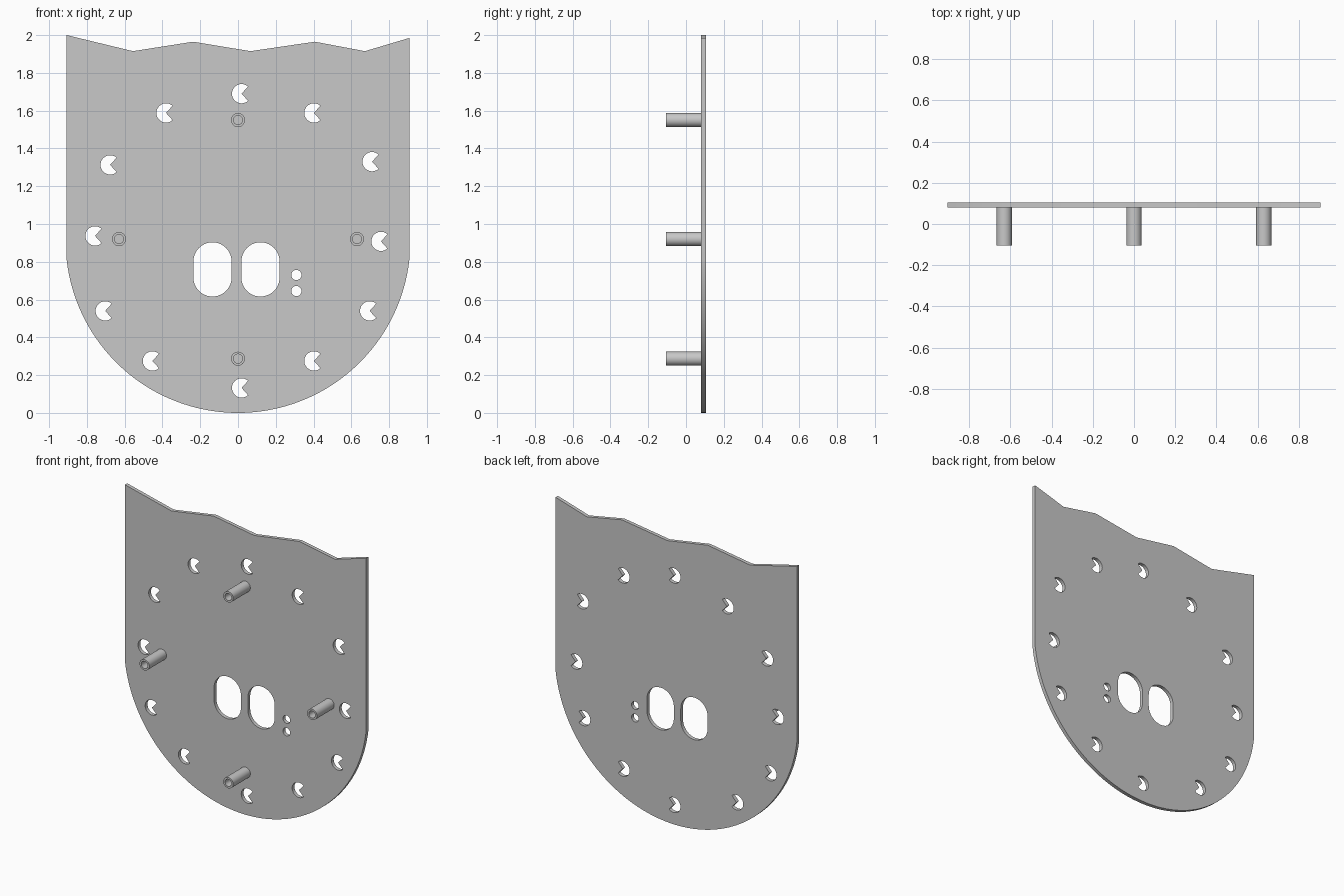
import bpy, math
from math import cos, sin, pi, radians

cube = bpy.data.objects.get("Cube")
if cube:
    bpy.data.objects.remove(cube, do_unlink=True)

grey = bpy.data.materials.new("light_grey")
grey.use_nodes = True
GREY = (0.58, 0.58, 0.58, 1)
grey.diffuse_color = GREY
grey.node_tree.nodes["Principled BSDF"].inputs["Base Color"].default_value = GREY

BACK, FACE, TIP = 0.105, 0.08, -0.105   # depths along y


def arc(cx, cz, r, start, end, steps):
    """Points on an arc, angles in degrees."""
    angles = [radians(start + (end - start) * i / steps) for i in range(steps + 1)]
    return [(cx + r * cos(a), cz + r * sin(a)) for a in angles]


def circle(cx, cz, r, steps=32):
    return arc(cx, cz, r, 0, 360, steps)[:-1]


def extrude_outlines(name, outlines, y_front, y_back):
    """Fill closed outlines (inner ones become holes) and thicken them along y."""
    curve = bpy.data.curves.new(name, "CURVE")
    curve.dimensions = "2D"
    curve.fill_mode = "BOTH"
    curve.extrude = (y_back - y_front) / 2
    for points in outlines:
        spline = curve.splines.new("POLY")
        spline.points.add(len(points) - 1)
        for p, (x, z) in zip(spline.points, points):
            p.co = (x, z, 0, 1)
        spline.use_cyclic_u = True
    obj = bpy.data.objects.new(name, curve)
    bpy.context.collection.objects.link(obj)
    obj.rotation_euler.x = pi / 2
    obj.location.y = (y_front + y_back) / 2
    bpy.ops.object.select_all(action="DESELECT")
    obj.select_set(True)
    bpy.context.view_layer.objects.active = obj
    bpy.ops.object.convert(target="MESH")
    obj = bpy.context.object
    obj.data.materials.clear()
    obj.data.materials.append(grey)
    bpy.ops.object.mode_set(mode="EDIT")
    bpy.ops.mesh.select_all(action="SELECT")
    bpy.ops.mesh.remove_doubles(threshold=0.0001)
    bpy.ops.mesh.normals_make_consistent(inside=False)
    bpy.ops.object.mode_set(mode="OBJECT")
    bpy.ops.object.shade_smooth_by_angle(angle=radians(30))


# Plate outline: round bottom, straight sides, jagged top
HALF, R = 0.907, 0.913
side = math.degrees(math.acos(HALF / R))
outline = arc(0, R, R, 180 + side, 360 - side, 72)
outline += [(HALF, 1.985), (0.672, 1.915), (0.407, 1.965), (0.066, 1.915),
            (-0.238, 1.965), (-0.556, 1.915), (-HALF, 2.0)]

# Ring of round holes, each with a wedge left standing on the right
notched = [(0.019, 1.69), (0.402, 1.588), (0.71, 1.33), (0.757, 0.908),
           (0.697, 0.54), (0.402, 0.275), (0.019, 0.132), (-0.453, 0.275),
           (-0.703, 0.54), (-0.757, 0.937), (-0.677, 1.313), (-0.381, 1.588)]
holes = [[(x, z)] + arc(x, z, 0.051, 48, 312, 28) for x, z in notched]

# Two round-ended slots and two small holes
for x in (-0.135, 0.119):
    holes.append(arc(x, 0.802, 0.101, 0, 180, 20) + arc(x, 0.717, 0.101, 180, 360, 20))
for z in (0.73, 0.645):
    holes.append(circle(0.309, z, 0.027))

extrude_outlines("face_plate", [outline] + holes, FACE, BACK)

# Hollow mounting posts
for name, x, z in (("top_post", 0, 1.55), ("bottom_post", 0, 0.287),
                   ("left_post", 0.63, 0.92), ("right_post", -0.63, 0.92)):
    extrude_outlines(name, [circle(x, z, 0.037), circle(x, z, 0.024)], TIP, FACE)
